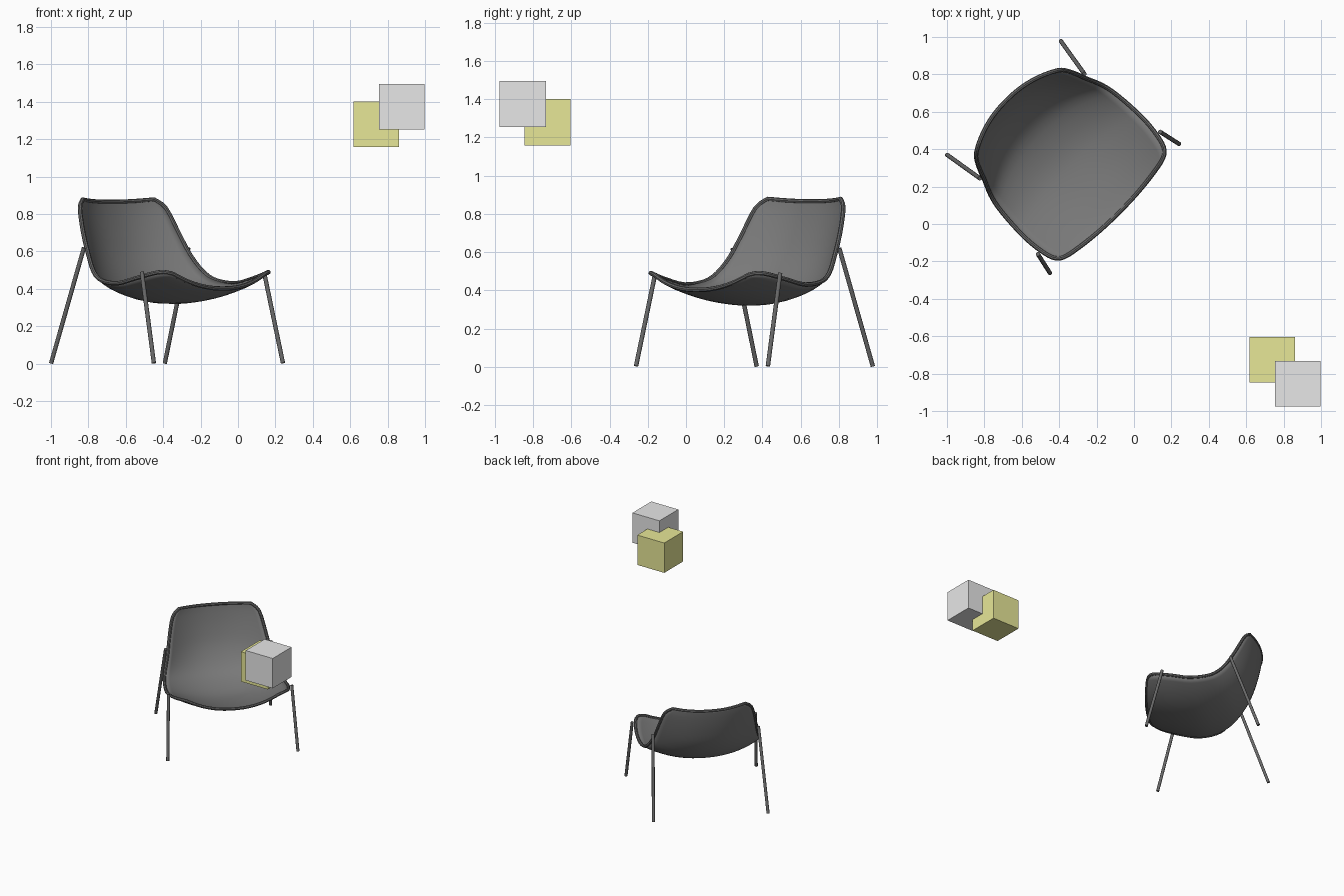
import bpy, bmesh, math
from mathutils import Vector

old = bpy.data.objects.get("Cube")
if old:
    bpy.data.objects.remove(old, do_unlink=True)


def material(name, colour):
    m = bpy.data.materials.new(name)
    m.use_nodes = True
    rgba = (*colour, 1)
    m.diffuse_color = rgba
    bsdf = next(n for n in m.node_tree.nodes if n.type == 'BSDF_PRINCIPLED')
    bsdf.inputs["Base Color"].default_value = rgba
    return m


shell_grey = material("shell grey", (0.19, 0.19, 0.19))
frame_grey = material("frame dark grey", (0.14, 0.14, 0.14))
light_grey = material("light grey", (0.8, 0.8, 0.8))
olive = material("olive yellow", (0.8, 0.8, 0.31))


def place(u, v, z):
    """Chair space (u forward, v sideways) to world; the chair is turned 45 degrees."""
    v -= 0.015
    r = math.sqrt(0.5)
    return Vector(((u + v) * r, (v - u) * r, z))


def add_mesh(name, bm, mat):
    bmesh.ops.recalc_face_normals(bm, faces=bm.faces)
    me = bpy.data.meshes.new(name)
    bm.to_mesh(me)
    bm.free()
    ob = bpy.data.objects.new(name, me)
    bpy.context.collection.objects.link(ob)
    me.materials.append(mat)
    return ob


def smooth(ob):
    bpy.ops.object.select_all(action='DESELECT')
    ob.select_set(True)
    bpy.context.view_layer.objects.active = ob
    bpy.ops.object.shade_smooth_by_angle(angle=math.radians(40))


# Shell stations from top of back to front lip: centre u, z, then rim u, half width, z
stations = [
    (-.95, .865, -.89, .27, .878),
    (-.94, .80, -.855, .325, .83),
    (-.915, .69, -.795, .36, .70),
    (-.87, .56, -.73, .385, .58),
    (-.79, .44, -.66, .415, .49),
    (-.69, .37, -.58, .435, .445),
    (-.52, .327, -.45, .447, .43),
    (-.35, .338, -.32, .447, .455),
    (-.20, .37, -.20, .427, .483),
    (-.13, .39, -.15, .395, .49),
    (-.10, .402, -.13, .345, .48),
]


def spline(rows, steps):
    """Densify the stations with a smooth interpolation."""
    out = []
    for i in range(len(rows) - 1):
        a, b, c, d = (rows[min(max(i + k, 0), len(rows) - 1)] for k in (-1, 0, 1, 2))
        for j in range(steps):
            t = j / steps
            out.append([q + t / 2 * (r - p + t * (2*p - 5*q + 4*r - s + t * (3*q - p - 3*r + s)))
                        for p, q, r, s in zip(a, b, c, d)])
    out.append(list(rows[-1]))
    return out


COLS = 20
bm = bmesh.new()
grid = []
for cu, cz, ru, w, rz in spline(stations, 3):
    row = []
    for j in range(COLS + 1):
        s = 2 * j / COLS - 1
        k = abs(s) ** 2.2
        row.append(bm.verts.new(place(cu + (ru - cu) * k, w * s, cz + (rz - cz) * k)))
    grid.append(row)
for r0, r1 in zip(grid, grid[1:]):
    for j in range(COLS):
        bm.faces.new((r0[j], r0[j + 1], r1[j + 1], r1[j]))
rim = grid[0] + [r[-1] for r in grid[1:-1]] + grid[-1][::-1] + [r[0] for r in grid[-2:0:-1]]
rim_points = [v.co.copy() for v in rim]
shell = add_mesh("seat_shell", bm, shell_grey)
solid = shell.modifiers.new("thickness", 'SOLIDIFY')
solid.thickness = 0.012
solid.offset = 0
smooth(shell)

# Rolled edge around the shell
curve = bpy.data.curves.new("shell_rim", 'CURVE')
curve.dimensions = '3D'
curve.bevel_depth = 0.012
curve.bevel_resolution = 2
path = curve.splines.new('POLY')
path.points.add(len(rim_points) - 1)
for pt, co in zip(path.points, rim_points):
    pt.co = (*co, 1)
path.use_cyclic_u = True
curve.materials.append(frame_grey)
rim_ob = bpy.data.objects.new("shell_rim", curve)
bpy.context.collection.objects.link(rim_ob)
bpy.ops.object.select_all(action='DESELECT')
rim_ob.select_set(True)
bpy.context.view_layer.objects.active = rim_ob
bpy.ops.object.convert(target='MESH')
smooth(bpy.context.view_layer.objects.active)


# Four splayed round legs
def leg(name, foot, top):
    d = top - foot
    bm = bmesh.new()
    bmesh.ops.create_cone(bm, cap_ends=True, segments=12, radius1=0.0115,
                          radius2=0.0115, depth=d.length)
    ob = add_mesh(name, bm, frame_grey)
    ob.location = (foot + top) / 2
    ob.rotation_mode = 'QUATERNION'
    ob.rotation_quaternion = d.to_track_quat('Z', 'Y')
    smooth(ob)


for side, label in ((1, "left"), (-1, "right")):
    leg("back_leg_" + label, place(-.968, .43 * side, .003), place(-.755, .395 * side, .62))
    leg("front_leg_" + label, place(-.133, .488 * side, .003), place(-.25, .462 * side, .49))

# Two overlapping floating blocks
for name, centre, mat in (("grey_block", (.875, -.855, 1.375), light_grey),
                          ("olive_block", (.74, -.725, 1.28), olive)):
    bm = bmesh.new()
    bmesh.ops.create_cube(bm, size=0.243)
    add_mesh(name, bm, mat).location = centre
